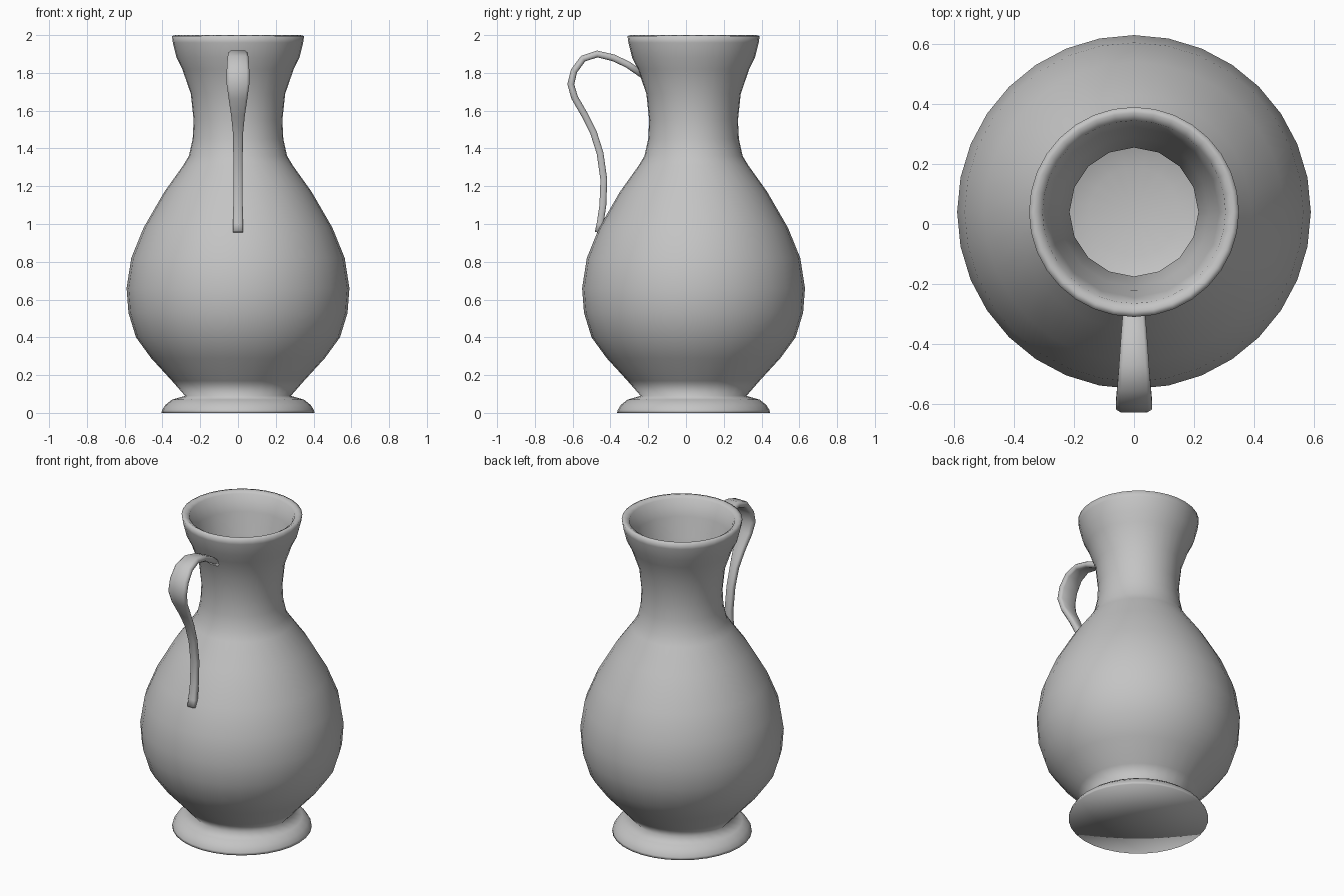
import bpy
import bmesh
from math import sin, cos, pi
from mathutils import Vector

cube = bpy.data.objects.get("Cube")
if cube:
    bpy.data.objects.remove(cube, do_unlink=True)

clay = bpy.data.materials.new("grey clay")
clay.use_nodes = True
grey = (0.55, 0.55, 0.55, 1)
clay.diffuse_color = grey
clay.node_tree.nodes["Principled BSDF"].inputs["Base Color"].default_value = grey

SIDES = 32
AXIS_Y = 0.04


def ring(r, z, coarse=False):
    """Circle of points; a coarse one lies on a polygon with half the sides."""
    pts = []
    for i in range(SIDES):
        a = 2 * pi * i / SIDES
        rr = r * cos(2 * pi / SIDES) if coarse and i % 2 else r
        pts.append(Vector((rr * sin(a), AXIS_Y + rr * cos(a), z)))
    return pts


def loft(name, rings):
    """Skin a row of closed rings and cap both ends."""
    bm = bmesh.new()
    rows = [[bm.verts.new(p) for p in r] for r in rings]
    n = len(rows[0])
    for a, b in zip(rows, rows[1:]):
        for i in range(n):
            j = (i + 1) % n
            bm.faces.new((a[i], a[j], b[j], b[i]))
    for row in (rows[0], rows[-1]):
        centre = bm.verts.new(sum((v.co for v in row), Vector()) / n)
        for i in range(n):
            bm.faces.new((row[i], row[(i + 1) % n], centre))
    bmesh.ops.recalc_face_normals(bm, faces=bm.faces)
    for f in bm.faces:
        f.smooth = True
    mesh = bpy.data.meshes.new(name)
    bm.to_mesh(mesh)
    bm.free()
    mesh.materials.append(clay)
    obj = bpy.data.objects.new(name, mesh)
    bpy.context.collection.objects.link(obj)
    return obj


# Jug: foot, belly, neck and lip outside, then the hollow inside (radius, height)
outside = [(.405, 0), (.402, .015), (.385, .042), (.35, .07), (.28, .09),
           (.35, .17), (.46, .29), (.54, .4), (.58, .53), (.59, .66),
           (.565, .82), (.5, .98), (.39, 1.17), (.29, 1.31), (.26, 1.36),
           (.24, 1.45), (.235, 1.55), (.25, 1.69), (.295, 1.82),
           (.325, 1.88), (.345, 1.96), (.35, 1.995), (.33, 2), (.305, 1.985)]
inside = [(.285, 1.88), (.25, 1.76), (.215, 1.6), (.215, 1.4), (.34, 1.18),
          (.45, .98), (.54, .66), (.49, .4), (.3, .2), (.15, .15)]
loft("jug_body", [ring(r, z) for r, z in outside]
     + [ring(r, z, True) for r, z in inside])

# Handle: a flat strap that narrows downwards (y, z, half width)
path = [(-.23, 1.79, .033), (-.31, 1.845, .038), (-.385, 1.88, .044),
        (-.47, 1.9, .05), (-.545, 1.875, .056), (-.593, 1.81, .06),
        (-.61, 1.74, .06), (-.59, 1.67, .05), (-.535, 1.575, .036),
        (-.49, 1.485, .027), (-.455, 1.375, .025), (-.435, 1.235, .025),
        (-.44, 1.1, .025), (-.455, 1, .027), (-.465, .955, .027)]
section = [(1, .5), (.75, 1), (-.75, 1), (-1, .5),
           (-1, -.5), (-.75, -1), (.75, -1), (1, -.5)]
HALF_THICK = 0.018

strap = []
for i, (y, z, w) in enumerate(path):
    y0, z0, _ = path[max(i - 1, 0)]
    y1, z1, _ = path[min(i + 1, len(path) - 1)]
    normal = Vector((0, z0 - z1, y1 - y0)).normalized()
    strap.append([Vector((u * w, y, z)) + normal * v * HALF_THICK
                  for u, v in section])
loft("handle", strap)
